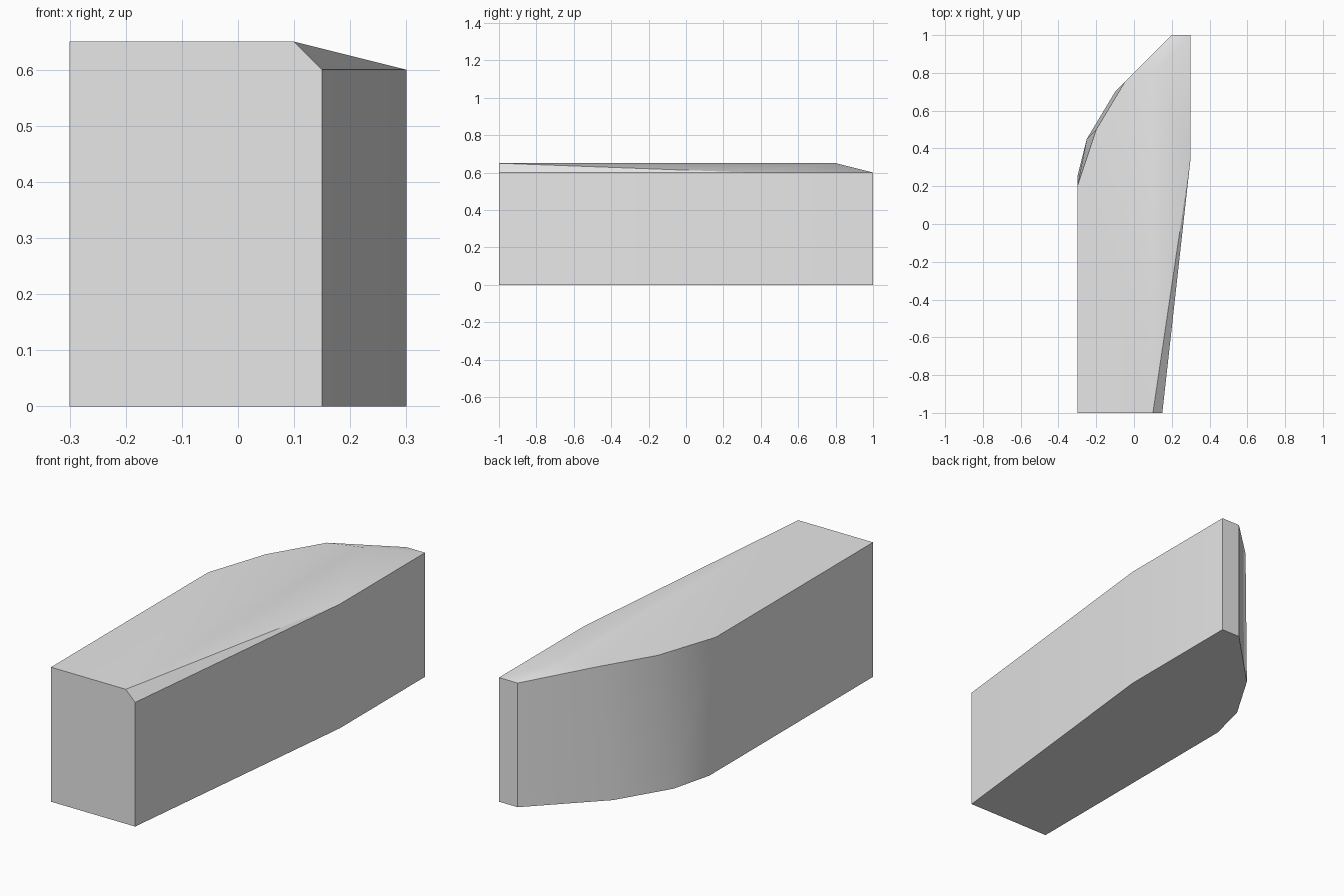
import bpy, bmesh
from math import radians

cube = bpy.data.objects.get("Cube")
if cube:
    bpy.data.objects.remove(cube, do_unlink=True)

# Single plain grey
grey = bpy.data.materials.new("light_grey")
grey.use_nodes = True
grey.diffuse_color = (0.8, 0.8, 0.8, 1)
grey.node_tree.nodes["Principled BSDF"].inputs["Base Color"].default_value = (0.8, 0.8, 0.8, 1)

TOP, SHOULDER = 0.65, 0.6
bm = bmesh.new()


def ring(points):
    return [bm.verts.new(p) for p in points]


# Footprint, counter-clockwise from the front corner at -x
base_outline = [(-0.3, -1), (0.15, -1), (0.3, 0.35), (0.3, 1), (0.2, 1),
                (-0.1, 0.7), (-0.25, 0.45), (-0.3, 0.25)]
base = ring((x, y, 0) for x, y in base_outline)

# Upper rim: low along the +x side and back, high along the -x curve
rim_outline = base_outline[:5] + [(-0.05, 0.75), (-0.2, 0.5), (-0.3, 0.2)]
rim = ring((x, y, SHOULDER if 1 <= i <= 4 else TOP)
           for i, (x, y) in enumerate(rim_outline))

# Ridge where the flat top turns down to the shoulder
ridge_front, ridge_back = ring([(0.1, -1, TOP), (0.1, 0.8, TOP)])

# Underside, front and walls
bm.faces.new(base[::-1])
bm.faces.new([base[0], base[1], rim[1], ridge_front, rim[0]])
for i in range(1, len(base)):
    j = (i + 1) % len(base)
    bm.faces.new([base[i], base[j], rim[j], rim[i]])

# Flat top, tapering chamfer and sloped shoulder
bm.faces.new([rim[0], ridge_front, ridge_back, rim[5], rim[6], rim[7]])
bm.faces.new([ridge_front, rim[1], rim[2]])
bm.faces.new([ridge_front, rim[2], ridge_back])
for a, b in zip(rim[2:5], rim[3:6]):
    bm.faces.new([a, b, ridge_back])

bmesh.ops.recalc_face_normals(bm, faces=bm.faces[:])
mesh = bpy.data.meshes.new("tapered_block")
bm.to_mesh(mesh)
bm.free()
mesh.materials.append(grey)

block = bpy.data.objects.new("tapered_block", mesh)
bpy.context.collection.objects.link(block)
bpy.ops.object.select_all(action='DESELECT')
block.select_set(True)
bpy.context.view_layer.objects.active = block
bpy.ops.object.shade_smooth_by_angle(angle=radians(30))
